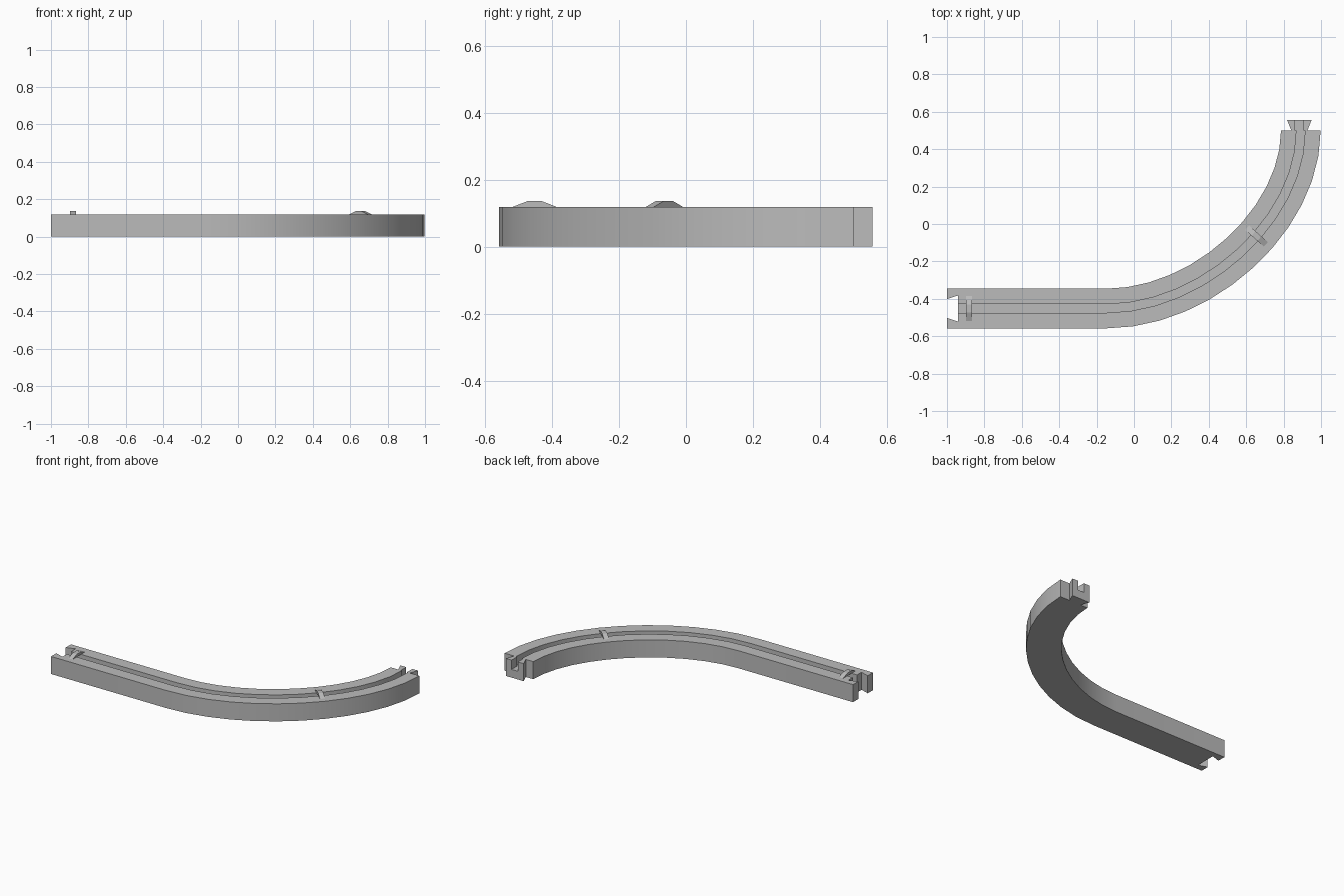
import bpy, bmesh
from mathutils import Vector

if "Cube" in bpy.data.objects:
    bpy.data.objects.remove(bpy.data.objects["Cube"])

HALF, HEIGHT = 0.106, 0.118      # track half width and deck height
SLOT, FLOOR = 0.023, 0.055       # groove half width and groove floor height
START, END = Vector((-0.15, -0.452)), Vector((0.892, 0.5))

grey = bpy.data.materials.new("plain grey")
grey.use_nodes = True
colour = (0.5, 0.5, 0.5, 1)
grey.diffuse_color = colour
grey.node_tree.nodes["Principled BSDF"].inputs["Base Color"].default_value = colour


def make_object(name, bm):
    bmesh.ops.recalc_face_normals(bm, faces=bm.faces)
    mesh = bpy.data.meshes.new(name)
    bm.to_mesh(mesh)
    bm.free()
    mesh.materials.append(grey)
    obj = bpy.data.objects.new(name, mesh)
    bpy.context.collection.objects.link(obj)
    return obj


def loft(name, sections):
    """Join equal closed sections into a capped solid."""
    bm = bmesh.new()
    rings = [[bm.verts.new(p) for p in s] for s in sections]
    n = len(rings[0])
    for a, b in zip(rings, rings[1:]):
        for i in range(n):
            j = (i + 1) % n
            bm.faces.new((a[i], a[j], b[j], b[i]))
    bm.faces.new(rings[0])
    bm.faces.new(rings[-1])
    return make_object(name, bm)


def grooved_section(centre, tangent, half):
    """U-shaped slice of the track, square to its direction."""
    side = Vector((tangent.y, -tangent.x))
    profile = [(-half, 0), (half, 0), (half, HEIGHT), (SLOT, HEIGHT),
               (SLOT, FLOOR), (-SLOT, FLOOR), (-SLOT, HEIGHT), (-half, HEIGHT)]
    return [(*(centre + side * u), z) for u, z in profile]


def bend(t):
    """Point and direction along the quarter bend."""
    reach = END - START
    p = [START, START + Vector((reach.x / 2, 0)), END - Vector((0, reach.y / 2)), END]
    s = 1 - t
    point = p[0] * s**3 + p[1] * 3 * s * s * t + p[2] * 3 * s * t * t + p[3] * t**3
    slope = (p[1] - p[0]) * s * s + (p[2] - p[1]) * 2 * s * t + (p[3] - p[2]) * t * t
    return point, slope.normalized()


# Track body: straight run followed by the bend
stations = [(Vector((-1, START.y)), Vector((1, 0)))]
stations += [bend(i / 12) for i in range(13)]
body = loft("track_body", [grooved_section(c, d, HALF) for c, d in stations])

# Dovetail socket cut into the straight end
socket = loft("socket_cutter", [
    [(x, START.y + w, z) for x, w in
     ((-1.01, -0.047), (-1.01, 0.047), (-0.94, 0.07), (-0.94, -0.07))]
    for z in (-0.1, 0.3)])
cut = body.modifiers.new("socket", "BOOLEAN")
cut.operation, cut.solver, cut.object = "DIFFERENCE", "EXACT", socket
bpy.context.view_layer.objects.active = body
body.select_set(True)
bpy.ops.object.modifier_apply(modifier=cut.name)
bpy.data.objects.remove(socket)
bpy.ops.object.shade_smooth_by_angle(angle=0.5)

# Dovetail plug on the curved end
loft("dovetail_plug", [
    grooved_section(Vector((END.x - 0.008, y)), Vector((0, 1)), w)
    for y, w in ((END.y, 0.043), (0.557, 0.066))])


# Raised ridges bridging the groove
def ridge(name, centre, tangent):
    side = Vector((tangent.y, -tangent.x))
    profile = [(-0.067, HEIGHT), (0.067, HEIGHT), (0.021, 0.136), (-0.021, 0.136)]
    loft(name, [[(*(centre + tangent * e + side * u), z) for u, z in profile]
                for e in (-0.016, 0.016)])


ridge("straight_ridge", Vector((-0.883, START.y)), Vector((1, 0)))
ridge("bend_ridge", *bend(0.58))
